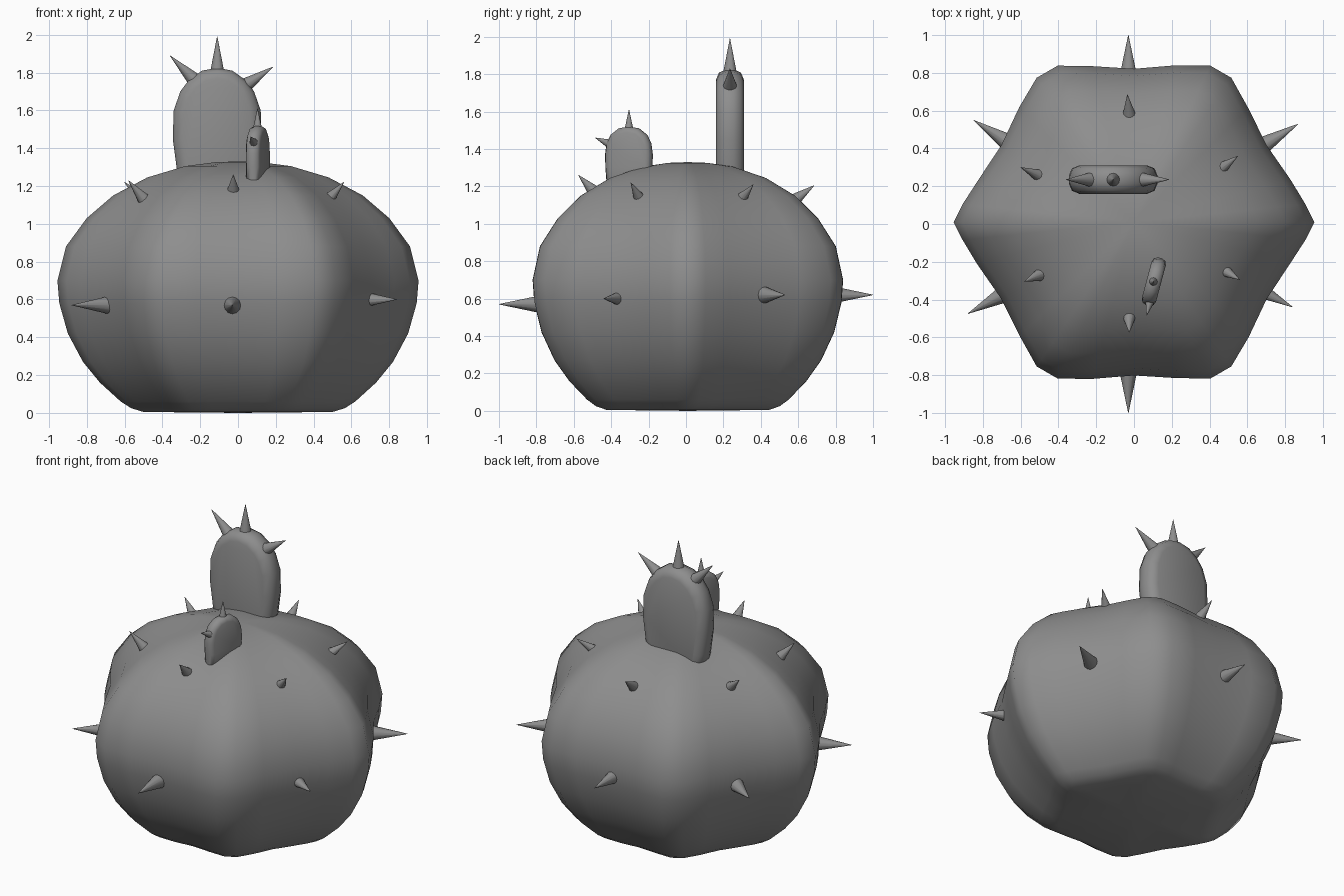
import bpy, bmesh, math
from mathutils import Vector, Matrix

if "Cube" in bpy.data.objects:
    bpy.data.objects.remove(bpy.data.objects["Cube"])

grey = bpy.data.materials.new("dark_grey")
grey.diffuse_color = (0.27, 0.27, 0.27, 1)
grey.use_nodes = True
grey.node_tree.nodes["Principled BSDF"].inputs["Base Color"].default_value = grey.diffuse_color


def finish(bm, name, angle):
    bmesh.ops.recalc_face_normals(bm, faces=bm.faces)
    me = bpy.data.meshes.new(name)
    bm.to_mesh(me)
    bm.free()
    me.materials.append(grey)
    ob = bpy.data.objects.new(name, me)
    bpy.context.collection.objects.link(ob)
    bpy.ops.object.select_all(action='DESELECT')
    bpy.context.view_layer.objects.active = ob
    ob.select_set(True)
    bpy.ops.object.shade_smooth_by_angle(angle=math.radians(angle))
    return ob


def spike(name, base, tip, r):
    base, tip = Vector(base), Vector(tip)
    d = tip - base
    base -= d * 0.12
    length = (tip - base).length
    mat = Matrix.Translation((base + tip) / 2) @ d.to_track_quat('Z', 'Y').to_matrix().to_4x4()
    bm = bmesh.new()
    bmesh.ops.create_cone(bm, cap_ends=True, segments=12, radius1=r, radius2=0.001,
                          depth=length, matrix=mat)
    finish(bm, name, 40)


def pad(name, outline, thickness, loc, turn, bevel):
    bm = bmesh.new()
    pts = outline + [(-x, z) for x, z in reversed(outline) if x > 0]
    f = bm.faces.new([bm.verts.new((x, -thickness / 2, z)) for x, z in pts])
    ext = bmesh.ops.extrude_face_region(bm, geom=[f])
    bmesh.ops.translate(bm, vec=(0, thickness, 0),
                        verts=[v for v in ext['geom'] if isinstance(v, bmesh.types.BMVert)])
    rim = [e for e in bm.edges if abs(e.verts[0].co.y - e.verts[1].co.y) < 1e-5]
    bmesh.ops.bevel(bm, geom=rim, offset=bevel, segments=2, profile=0.5, affect='EDGES')
    ob = finish(bm, name, 75)
    ob.location = loc
    ob.rotation_euler.z = math.radians(turn)


# Ribbed body: six ridges, slightly hollow panels between them
profile = [(0.50, 0.005), (0.565, 0.025), (0.62, 0.06), (0.73, 0.16), (0.82, 0.27),
           (0.90, 0.42), (0.945, 0.58), (0.955, 0.70), (0.91, 0.88), (0.80, 1.03),
           (0.66, 1.15), (0.48, 1.245), (0.28, 1.305), (0.12, 1.326)]
ring = []
for k in range(6):
    a = k * 60
    if k % 3 == 0:
        ring += [(a - 6, 0.955), (a, 1.0), (a + 6, 0.955)]
    else:
        ring += [(a - 4, 0.965), (a + 4, 0.965)]
    ring += [(a + 15, 0.90), (a + 30, 0.85), (a + 45, 0.895)]
bm = bmesh.new()
rows = []
for r, z in profile:
    rows.append([bm.verts.new((r * f * math.cos(math.radians(a)),
                               r * f * math.sin(math.radians(a)) + 0.01, z)) for a, f in ring])
n = len(ring)
for lo, hi in zip(rows, rows[1:]):
    for i in range(n):
        j = (i + 1) % n
        bm.faces.new((lo[i], lo[j], hi[j], hi[i]))
for row, z in ((rows[0], 0.0), (rows[-1], 1.33)):
    tip = bm.verts.new((0, 0.01, z))
    for i in range(n):
        bm.faces.new((row[i], row[(i + 1) % n], tip))
finish(bm, "cactus_body", 179)

# Large and small pads
pad("large_pad", [(0.19, 1.15), (0.215, 1.3), (0.235, 1.45), (0.23, 1.6), (0.195, 1.7),
                  (0.15, 1.76), (0.08, 1.81), (0, 1.825)], 0.15, (-0.11, 0.235, 0), 0, 0.055)
pad("small_pad", [(0.12, 1.2), (0.128, 1.3), (0.13, 1.37), (0.122, 1.43), (0.10, 1.475),
                  (0.055, 1.51), (0, 1.52)], 0.078, (0.105, -0.305, 0), 75, 0.03)

# Pad spikes
for name, base, tip, r in [
    ("large_pad_spike_top", (-0.11, 0.235, 1.81), (-0.11, 0.235, 1.99), 0.04),
    ("large_pad_spike_left", (-0.24, 0.235, 1.77), (-0.36, 0.235, 1.89), 0.04),
    ("large_pad_spike_right", (0.05, 0.235, 1.74), (0.185, 0.235, 1.83), 0.04),
    ("small_pad_spike_top", (0.103, -0.305, 1.51), (0.103, -0.305, 1.61), 0.025),
    ("small_pad_spike_front", (0.083, -0.415, 1.43), (0.067, -0.485, 1.46), 0.025),
]:
    spike(name, base, tip, r)

# Lower ring of body spikes: tip positions, base pulled in towards the axis
lower = [(-0.03, -1.0, 0.57), (0.84, -0.44, 0.60), (0.87, 0.53, 0.62),
         (-0.03, 1.0, 0.62), (-0.85, 0.55, 0.60), (-0.88, -0.475, 0.57)]
for i, t in enumerate(lower):
    d = Vector((t[0], t[1], 0)).normalized()
    if abs(t[0]) < 0.1:
        d = Vector((0, math.copysign(1, t[1]), 0))
    spike(f"lower_spike_{i}", Vector(t) - d * 0.21, t, 0.05)

# Upper ring of body spikes
upper = [((-0.025, -0.485, 1.165), (-0.025, -0.575, 1.26)),
         ((0.47, -0.24, 1.12), (0.56, -0.295, 1.22)),
         ((0.45, 0.285, 1.12), (0.55, 0.36, 1.21)),
         ((-0.025, 0.57, 1.12), (-0.035, 0.685, 1.205)),
         ((-0.49, 0.25, 1.12), (-0.60, 0.30, 1.22)),
         ((-0.49, -0.265, 1.12), (-0.58, -0.305, 1.23))]
for i, (b, t) in enumerate(upper):
    spike(f"upper_spike_{i}", b, t, 0.042)
